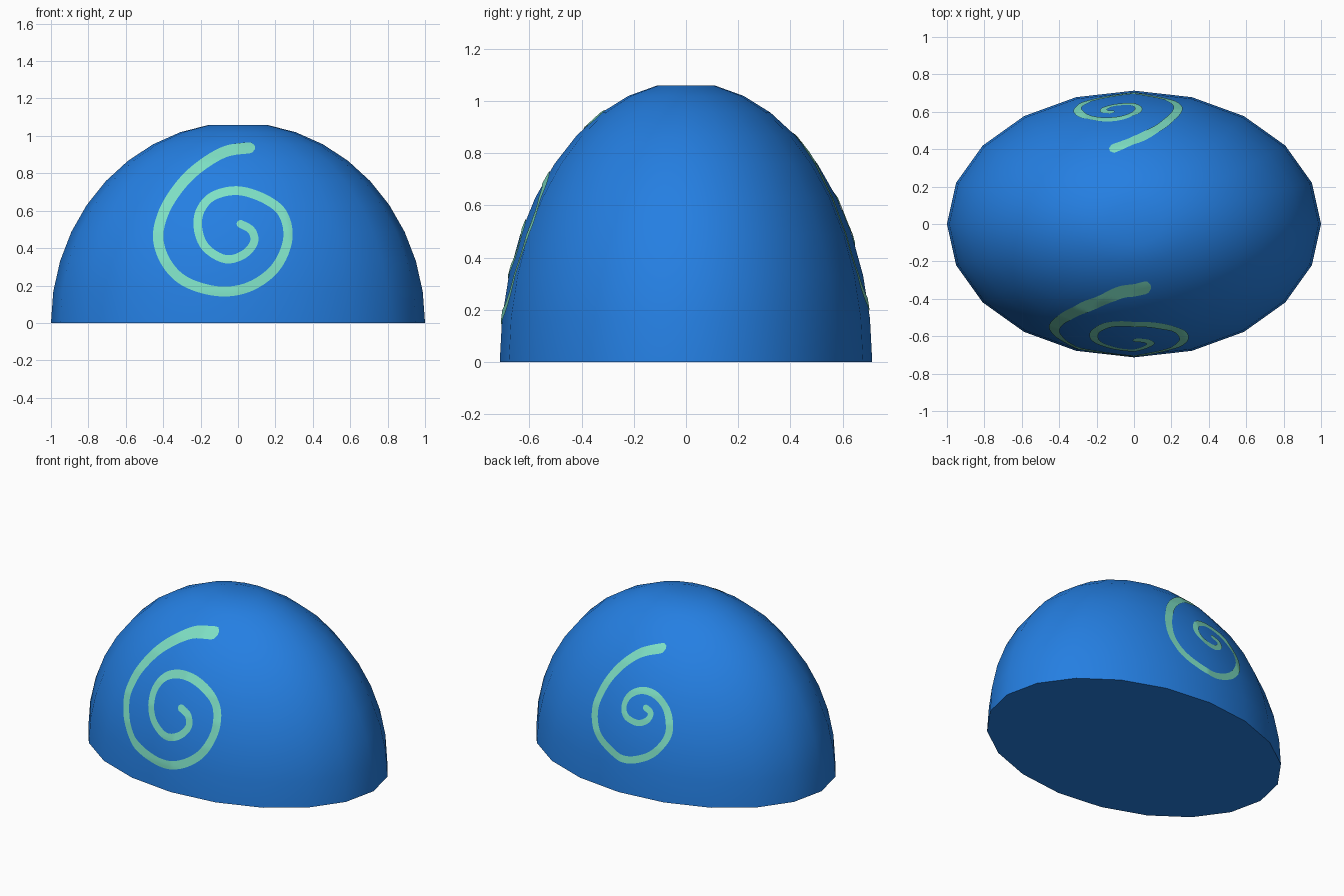
import bpy, bmesh, math
from mathutils import Vector
from mathutils.bvhtree import BVHTree

if "Cube" in bpy.data.objects:
    bpy.data.objects.remove(bpy.data.objects["Cube"])

RX, RY, RZ = 1.0, 0.713, 1.072
SIDES, STEP = 20, math.radians(9)


def material(name, rgb):
    m = bpy.data.materials.new(name)
    m.diffuse_color = (*rgb, 1)
    m.use_nodes = True
    m.node_tree.nodes["Principled BSDF"].inputs["Base Color"].default_value = m.diffuse_color
    return m


blue = material("blue", (0.018, 0.212, 0.76))
mint = material("mint green", (0.208, 0.74, 0.55))


def finish(bm, name, mat):
    mesh = bpy.data.meshes.new(name)
    bm.to_mesh(mesh)
    mesh.materials.append(mat)
    ob = bpy.data.objects.new(name, mesh)
    bpy.context.collection.objects.link(ob)
    bpy.ops.object.select_all(action='DESELECT')
    ob.select_set(True)
    bpy.context.view_layer.objects.active = ob
    bpy.ops.object.shade_smooth_by_angle(angle=math.radians(35))
    return ob


# Dome: elliptical rings every 9 degrees, flat top cap and flat base
bm = bmesh.new()
rings = []
for i in range(10):
    a = i * STEP
    rings.append([bm.verts.new((RX * math.cos(a) * math.cos(t),
                                RY * math.cos(a) * math.sin(t),
                                RZ * math.sin(a)))
                  for t in (2 * math.pi * k / SIDES for k in range(SIDES))])
for low, high in zip(rings, rings[1:]):
    for k in range(SIDES):
        n = (k + 1) % SIDES
        bm.faces.new((low[k], low[n], high[n], high[k]))
bm.faces.new(rings[-1])
bm.faces.new(rings[0][::-1])
surface = BVHTree.FromBMesh(bm)
finish(bm, "dome", blue)
bm.free()


def smooth_path(pts, sub=10):
    """Catmull-Rom curve through the points."""
    p = [Vector(q) for q in pts]
    p = [2 * p[0] - p[1]] + p + [2 * p[-1] - p[-2]]
    out = []
    for i in range(1, len(p) - 2):
        a, b, c, d = p[i - 1:i + 3]
        for s in range(sub):
            t = s / sub
            out.append(0.5 * (2 * b + (c - a) * t + (2 * a - 5 * b + 4 * c - d) * t ** 2
                              + (3 * b - a - 3 * c + d) * t ** 3))
    return out + [p[-2]]


def spiral(name, pts, side, w_out, w_in):
    """Thin band laid on the dome; side -1 is the front, 1 the back.
    Points are (across, up) as seen when facing that side."""
    path = smooth_path(pts)
    n = len(path)
    length = [0.0]
    for a, b in zip(path, path[1:]):
        length.append(length[-1] + (b - a).length)
    bm = bmesh.new()
    rows = []
    for i, c in enumerate(path):
        d = (path[min(i + 1, n - 1)] - path[max(i - 1, 0)]).normalized()
        normal = Vector((-d.y, d.x))
        f = length[i] / length[-1]
        half = (w_out + (w_in - w_out) * f) / 2
        # rounded ends
        e = min(1, min(length[i], length[-1] - length[i]) / half)
        half *= max(0.3, math.sqrt(1 - (1 - e) ** 2))
        row = []
        for j in range(5):
            q = c + normal * half * (j / 2 - 1)
            hit = surface.ray_cast(Vector((-side * q.x, side * 2, q.y)),
                                   Vector((0, -side, 0)))[0]
            out = Vector((hit.x / RX ** 2, hit.y / RY ** 2, hit.z / RZ ** 2)).normalized()
            row.append(bm.verts.new(hit + out * 0.004))
        rows.append(row)
    for r, s in zip(rows, rows[1:]):
        for j in range(4):
            f = bm.faces.new((r[j], s[j], s[j + 1], r[j + 1]))
            f.normal_update()
            if f.normal.y * side < 0:
                f.normal_flip()
    finish(bm, name, mint)
    bm.free()


# Large front spiral, outer tip to centre
spiral("front_spiral", [
    (.09, .937), (-.07, .912), (-.22, .82), (-.325, .71), (-.40, .58), (-.425, .445),
    (-.375, .31), (-.27, .215), (-.095, .168), (.065, .195), (.2, .295), (.265, .445),
    (.24, .58), (.145, .66), (0, .705), (-.135, .675), (-.205, .59), (-.21, .485),
    (-.165, .395), (-.065, .34), (.03, .365), (.085, .43), (.07, .495), (-.005, .537)],
    -1, .06, .042)

# Smaller back spiral
spiral("back_spiral", [
    (.13, .877), (-.03, .815), (-.166, .67), (-.235, .475), (-.19, .325), (-.06, .243),
    (.06, .222), (.20, .28), (.285, .38), (.30, .47), (.255, .57), (.17, .63),
    (.075, .64), (0, .60), (-.025, .53), (.01, .475), (.09, .455), (.15, .485),
    (.16, .53), (.105, .557)],
    1, .052, .036)
